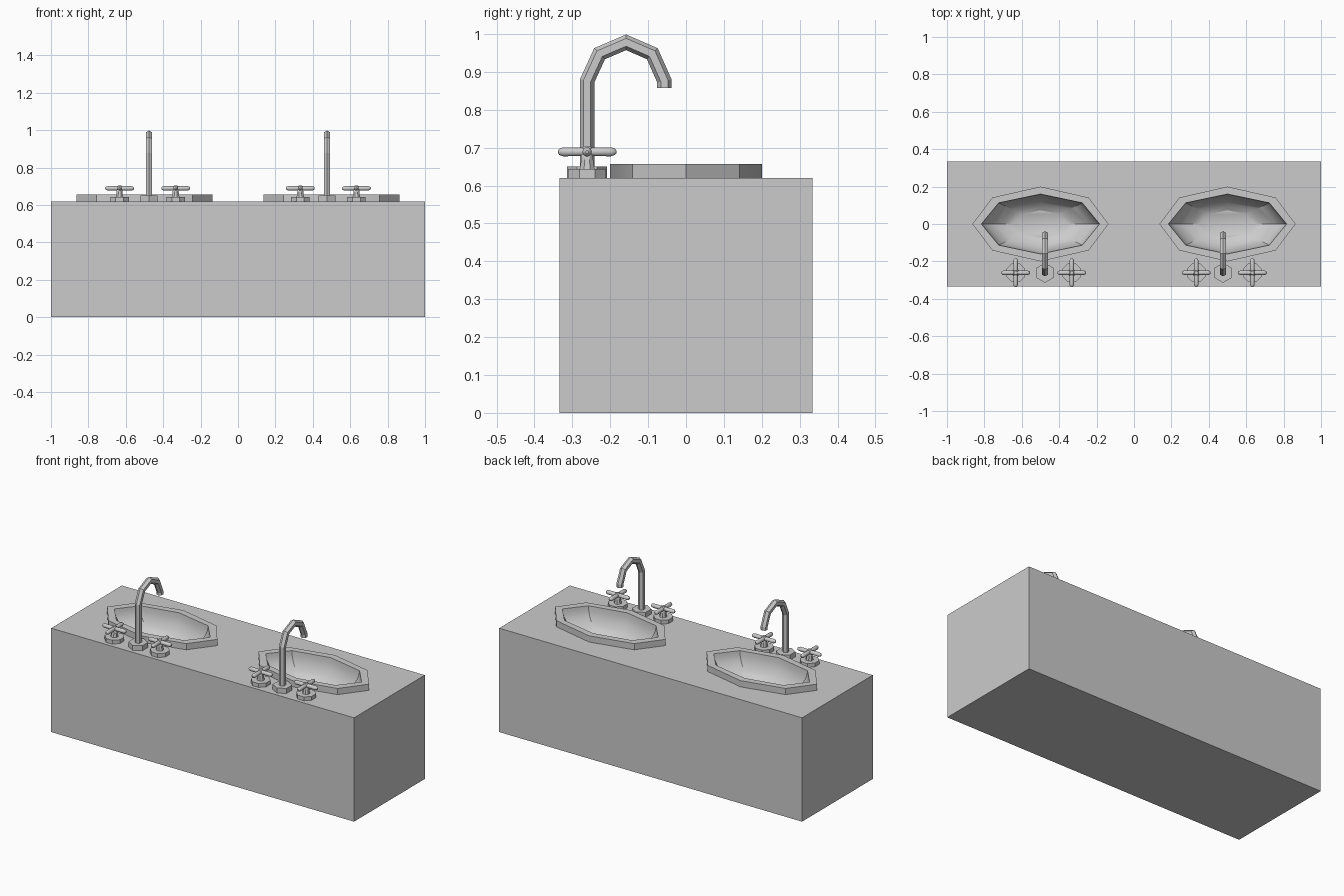
import bpy, bmesh
from math import sin, cos, pi, acos, atan2, radians
from mathutils import Vector

if "Cube" in bpy.data.objects:
    bpy.data.objects.remove(bpy.data.objects["Cube"])

TOP = 0.62      # counter height
TAP_Y = -0.261  # line of taps along the front edge


def loft(name, rings, smooth=None):
    """Closed skin through a list of equal-sized point rings, capped at both ends."""
    bm = bmesh.new()
    loops = [[bm.verts.new(p) for p in ring] for ring in rings]
    n = len(loops[0])
    for a, b in zip(loops, loops[1:]):
        for i in range(n):
            j = (i + 1) % n
            bm.faces.new((a[i], a[j], b[j], b[i]))
    bm.faces.new(loops[0])
    bm.faces.new(loops[-1])
    bmesh.ops.recalc_face_normals(bm, faces=bm.faces)
    mesh = bpy.data.meshes.new(name)
    bm.to_mesh(mesh)
    bm.free()
    obj = bpy.data.objects.new(name, mesh)
    bpy.context.collection.objects.link(obj)
    if smooth:
        mesh.shade_smooth()
        mesh.set_sharp_from_angle(angle=radians(smooth))
    return obj


def ring(cx, cy, z, rx, ry, n, turn=0.0):
    return [Vector((cx + rx * cos(2 * pi * i / n + turn),
                    cy + ry * sin(2 * pi * i / n + turn), z)) for i in range(n)]


def arm(name, cx, cy, cz, axis):
    """Rounded bar centred on the handle, lying along x or y."""
    profile = [(-.077, .004), (-.073, .009), (-.063, .0125), (-.03, .012),
               (.03, .012), (.063, .0125), (.073, .009), (.077, .004)]
    rings = []
    for d, r in profile:
        pts = []
        for i in range(10):
            u, w = r * cos(2 * pi * i / 10), r * sin(2 * pi * i / 10)
            off = (d, u, w) if axis == "x" else (u, d, w)
            pts.append(Vector((cx, cy, cz)) + Vector(off))
        rings.append(pts)
    loft(name, rings, 40)


# cabinet block
bpy.ops.mesh.primitive_cube_add(size=1, location=(0, 0, TOP / 2))
cabinet = bpy.context.object
cabinet.name = "cabinet"
cabinet.scale = (2, 0.667, TOP)
bpy.ops.object.transform_apply(location=True, scale=True)

for side, s in (("left", -1), ("right", 1)):
    cx = 0.5 * s

    # opening in the counter for the basin
    cutter = loft("basin_cutter", [ring(cx, 0, z, .342, .182, 8) for z in (.46, .7)])
    cutter.hide_render = True
    mod = cabinet.modifiers.new("opening", "BOOLEAN")
    mod.operation = "DIFFERENCE"
    mod.solver = "EXACT"
    mod.object = cutter
    bpy.context.view_layer.objects.active = cabinet
    bpy.ops.object.modifier_apply(modifier=mod.name)
    bpy.data.objects.remove(cutter)

    # basin: underside, raised rim, curved bowl
    rim, depth, end = 0.657, 0.15, acos(0.46)
    rings = [ring(cx, 0, .48, .338, .178, 8), ring(cx, 0, TOP, .338, .178, 8),
             ring(cx, 0, TOP, .364, .2, 8), ring(cx, 0, rim, .364, .2, 8)]
    for k in range(8):
        a = end * k / 7
        rings.append(ring(cx, 0, rim - depth * sin(a) / sin(end),
                          .316 * cos(a), .16 * cos(a), 8))
    loft(side + "_basin", rings, 28)

    # spout: hexagonal base and hexagonal swan neck
    sx = 0.476 * s
    loft(side + "_spout_base",
         [ring(sx, TAP_Y, z, .053, .053, 6, pi / 2) for z in (TOP, .65)])
    path = [(TAP_Y, .64), (TAP_Y, .876), (-.228, .948), (-.158, .978),
            (-.089, .948), (-.057, .876), (-.057, .858)]
    rings = []
    for i, p in enumerate(path):
        here = Vector(p)
        d1 = (here - Vector(path[max(i - 1, 0)])).normalized()
        d2 = (Vector(path[min(i + 1, len(path) - 1)]) - here).normalized()
        t = (d1 + d2).normalized()
        miter = 1 / max((d1 if i else d2).dot(t), .5)
        normal = Vector((-t.y, t.x)) * miter
        pts = []
        for k in range(6):
            a = 2 * pi * k / 6
            q = here + normal * (.019 * cos(a))
            pts.append(Vector((sx + .019 * sin(a), q.x, q.y)))
        rings.append(pts)
    loft(side + "_spout", rings)

    # cross handles on octagonal bases
    for place, hx in (("outer", .633 * s), ("inner", .333 * s)):
        name = f"{side}_{place}_handle"
        r = .05 / cos(pi / 8)
        loft(name + "_base", [ring(hx, TAP_Y, z, r, r, 8, pi / 8) for z in (TOP, .643)])
        loft(name + "_stem", [ring(hx, TAP_Y, z, q, q, 8, pi / 8)
                              for z, q in ((.64, .022), (.66, .018), (.695, .016), (.704, .01))], 40)
        arm(name + "_bar_x", hx, TAP_Y, .689, "x")
        arm(name + "_bar_y", hx, TAP_Y, .689, "y")
